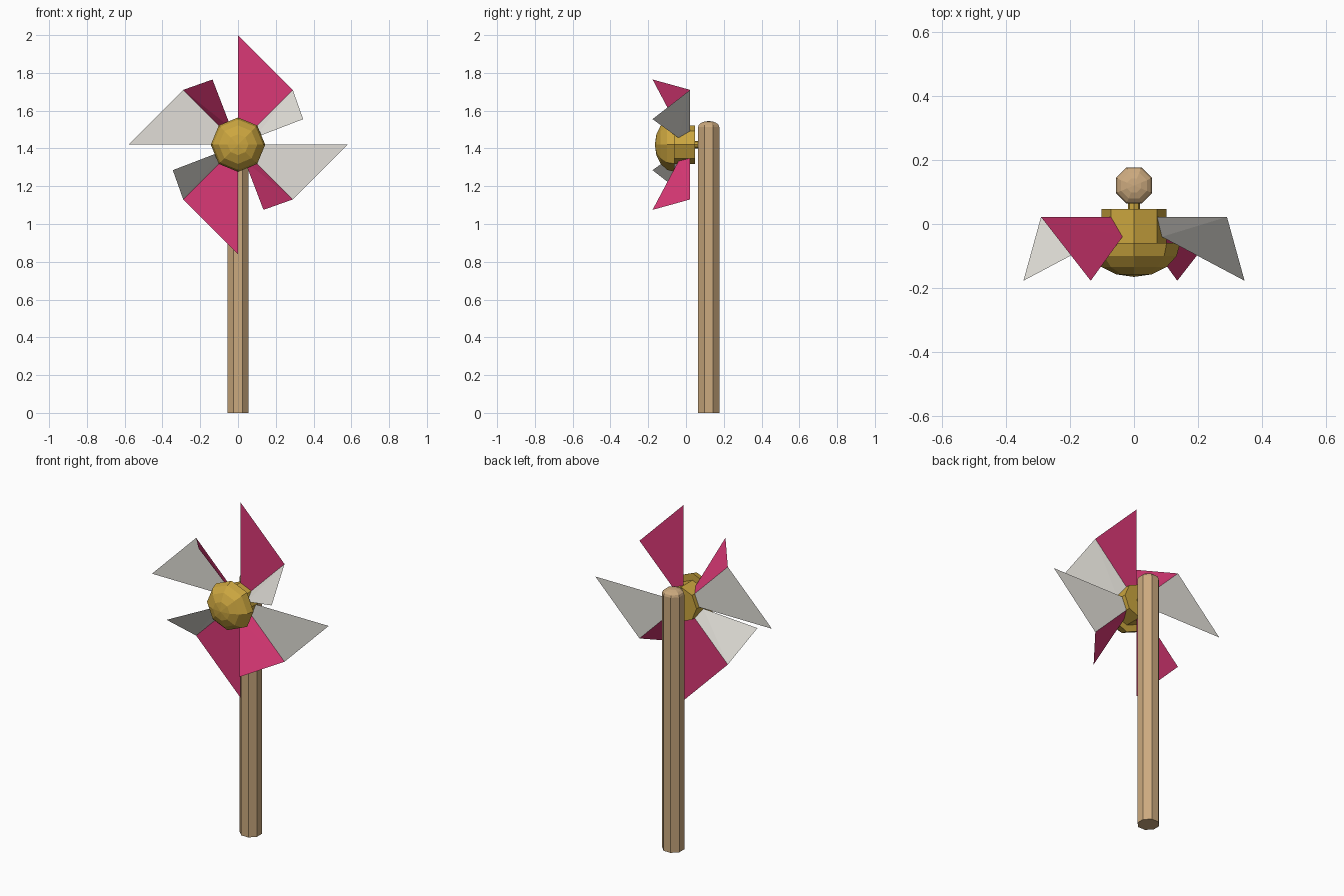
import bpy, bmesh
from math import sin, cos, pi

if "Cube" in bpy.data.objects:
    bpy.data.objects.remove(bpy.data.objects["Cube"])

CZ = 1.42  # height of the wheel axis


def material(name, color):
    m = bpy.data.materials.new(name)
    m.diffuse_color = (*color, 1)
    m.use_nodes = True
    m.node_tree.nodes["Principled BSDF"].inputs["Base Color"].default_value = m.diffuse_color
    return m


pink = material("pink", (0.70, 0.04, 0.18))
white = material("white", (0.75, 0.73, 0.68))
gold = material("gold", (0.60, 0.38, 0.05))
wood = material("wood", (0.60, 0.40, 0.21))


def finish(name, bm, mat):
    me = bpy.data.meshes.new(name)
    bm.to_mesh(me)
    bm.free()
    me.materials.append(mat)
    ob = bpy.data.objects.new(name, me)
    bpy.context.collection.objects.link(ob)
    return ob


def lathe(name, profile, place, mat, phase=0.0, sides=8):
    """Revolve (radius, height) pairs; place maps (u, v, height) to xyz."""
    bm = bmesh.new()
    rings = []
    for r, h in profile:
        if r == 0:
            rings.append([bm.verts.new(place(0, 0, h))] * sides)
        else:
            angles = [2 * pi * i / sides + phase for i in range(sides)]
            rings.append([bm.verts.new(place(r * cos(a), r * sin(a), h)) for a in angles])
    for a, b in zip(rings, rings[1:]):
        for i in range(sides):
            j = (i + 1) % sides
            bm.faces.new(dict.fromkeys([a[i], a[j], b[j], b[i]]))
    for ring in (rings[0], rings[-1]):
        if ring[0] is not ring[1]:
            bm.faces.new(ring)
    bmesh.ops.recalc_face_normals(bm, faces=bm.faces)
    return finish(name, bm, mat)


def dome(radius, base, depth, steps=4):
    pts = [(radius * cos(pi / 2 * k / steps), base + depth * sin(pi / 2 * k / steps))
           for k in range(steps)]
    return pts + [(0, base + depth)]


def upright(u, v, h):
    return (u, 0.12 + v, h)


def facing(u, v, h):
    return (u, h, CZ + v)


# Stick with a shallow rounded top
lathe("stick", [(0.061, 0)] + dome(0.061, 1.513, 0.032), upright, wood, pi / 8)

# Hub: axle, back disc and front dome
lathe("axle", [(0.019, 0.09), (0.019, 0.03)], facing, gold)
lathe("hub_back", [(0.102, 0.047), (0.102, -0.06)], facing, gold)
lathe("hub_dome", dome(0.144, -0.06, -0.105), facing, gold)

# Four paper blades, each a flat triangle plus a folded flap of the other colour
BLADE = [[(0, 0.022, 0), (0, 0.022, 0.58), (0.29, 0.022, 0.29)]]
FLAP = [[(0, 0.022, 0), (0.29, 0.022, 0.29), (0.087, -0.04, 0.036)],
        [(0.29, 0.022, 0.29), (0.345, -0.177, 0.135), (0.087, -0.04, 0.036)]]


def paper(name, tris, quarter, mat):
    c, s = [(1, 0), (0, 1), (-1, 0), (0, -1)][quarter]
    bm = bmesh.new()
    for tri in tris:
        bm.faces.new([bm.verts.new((x * c + z * s, y, CZ + z * c - x * s))
                      for x, y, z in reversed(tri)])
    bmesh.ops.remove_doubles(bm, verts=bm.verts, dist=1e-5)
    finish(name, bm, mat)


for q in range(4):
    main, other = (pink, white) if q % 2 == 0 else (white, pink)
    paper(f"blade_{q + 1}", BLADE, q, main)
    paper(f"blade_flap_{q + 1}", FLAP, q, other)
